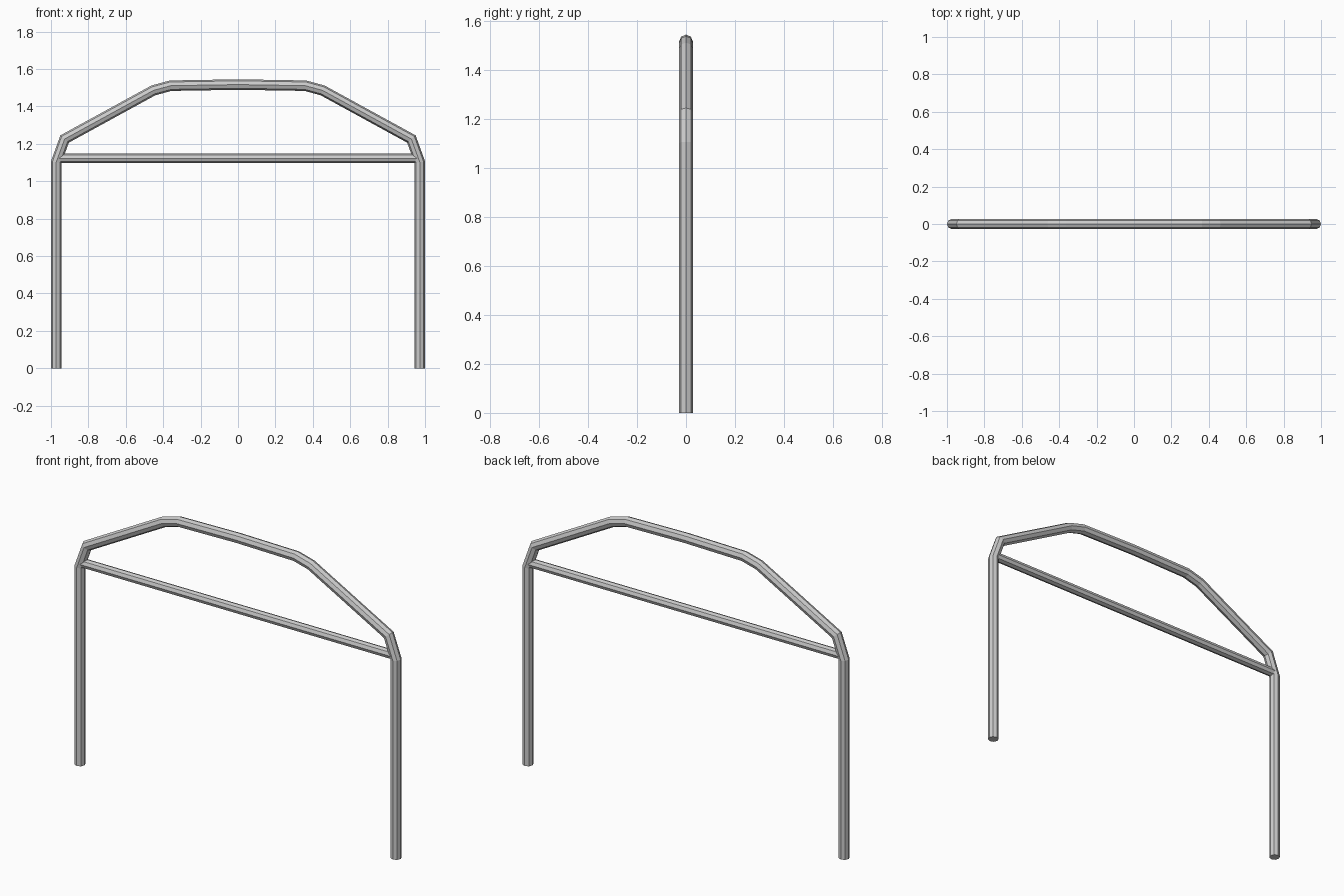
import bpy, bmesh, math
from mathutils import Vector

if "Cube" in bpy.data.objects:
    bpy.data.objects.remove(bpy.data.objects["Cube"])

SIDES = 8


def tube(name, path, radius):
    """Sweep a low-poly ring along an xz path with mitred joints."""
    pts = [Vector((x, 0, z)) for x, z in path]
    bm = bmesh.new()
    rings = []
    for i, p in enumerate(pts):
        d_in = (p - pts[i - 1]).normalized() if i else (pts[1] - p).normalized()
        d_out = (pts[i + 1] - p).normalized() if i < len(pts) - 1 else d_in
        tangent = (d_in + d_out).normalized()
        normal = Vector((-tangent.z, 0, tangent.x)) / tangent.dot(d_in)
        ring = []
        for k in range(SIDES):
            a = 2 * math.pi * k / SIDES
            ring.append(bm.verts.new(p + radius * (math.cos(a) * normal + math.sin(a) * Vector((0, 1, 0)))))
        rings.append(ring)
    for a, b in zip(rings, rings[1:]):
        for k in range(SIDES):
            n = (k + 1) % SIDES
            bm.faces.new((a[k], a[n], b[n], b[k]))
    bm.faces.new(rings[0])
    bm.faces.new(rings[-1])
    bmesh.ops.recalc_face_normals(bm, faces=bm.faces)
    mesh = bpy.data.meshes.new(name)
    bm.to_mesh(mesh)
    bm.free()
    obj = bpy.data.objects.new(name, mesh)
    bpy.context.collection.objects.link(obj)
    return obj


# Bent main hoop: left half mirrored across the centre
half = [(-0.972, 0), (-0.972, 1.102), (-0.927, 1.226), (-0.452, 1.486), (-0.36, 1.511)]
hoop = half + [(0, 1.517)] + [(-x, z) for x, z in reversed(half)]
tube("main_hoop", hoop, 0.028)

# Straight horizontal brace between the posts
tube("cross_bar", [(-0.965, 1.123), (0.965, 1.123)], 0.025)
